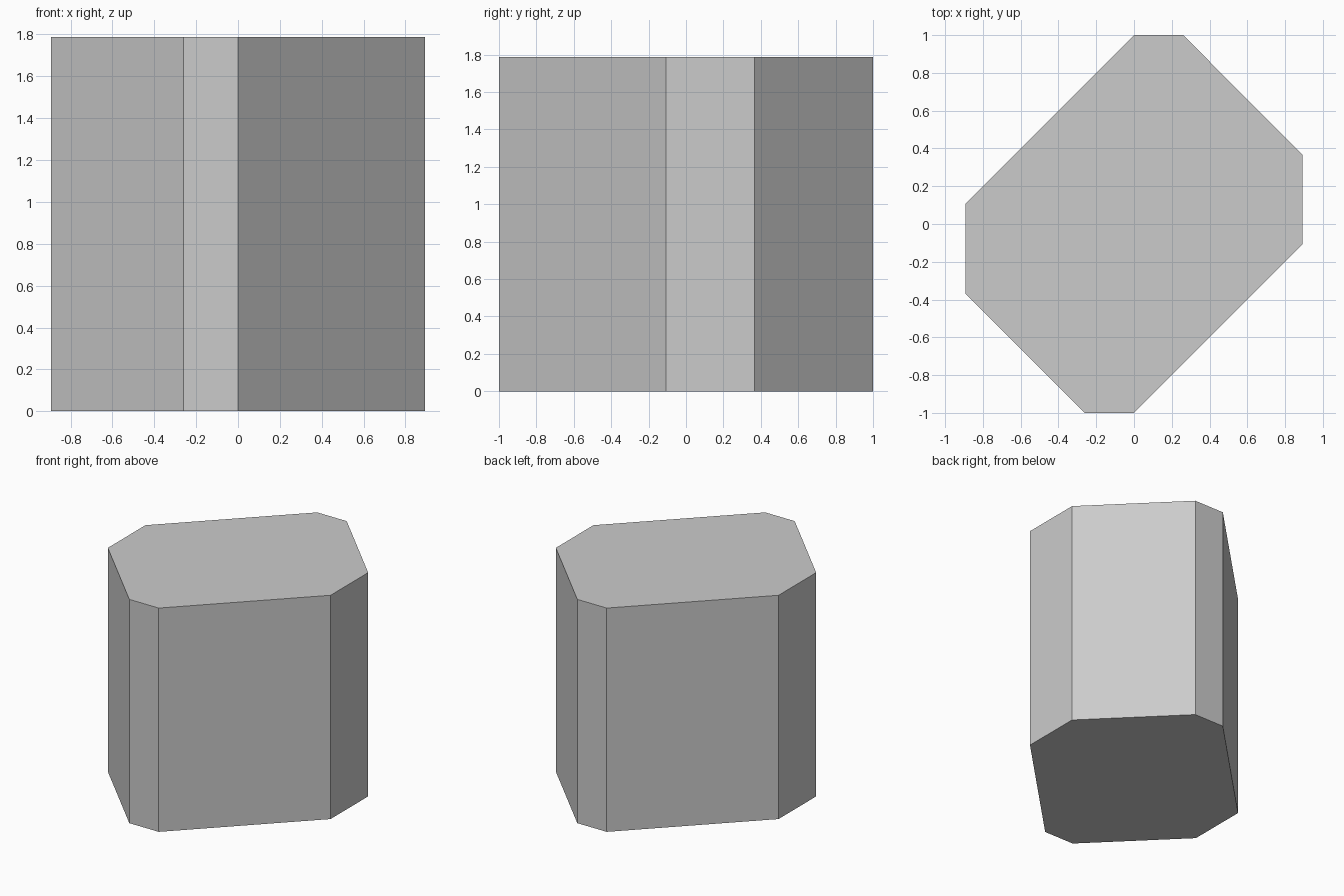
import bpy
import bmesh

if "Cube" in bpy.data.objects:
    bpy.data.objects.remove(bpy.data.objects["Cube"])

HEIGHT = 1.787

# Half of the eight-sided outline; the other half is its 180 degree rotation
half = [(0.893, -0.107), (0.893, 0.367), (0.26, 1.0), (0.0, 1.0)]
outline = half + [(-x, -y) for x, y in half]

# Prism block: fill the outline and extrude it upwards
bm = bmesh.new()
base = bm.faces.new([bm.verts.new((x, y, 0)) for x, y in outline])
top = bmesh.ops.extrude_face_region(bm, geom=[base], use_keep_orig=True)
top_verts = [g for g in top["geom"] if isinstance(g, bmesh.types.BMVert)]
bmesh.ops.translate(bm, verts=top_verts, vec=(0, 0, HEIGHT))
bmesh.ops.recalc_face_normals(bm, faces=bm.faces)

mesh = bpy.data.meshes.new("octagonal_block")
bm.to_mesh(mesh)
bm.free()
block = bpy.data.objects.new("octagonal_block", mesh)
bpy.context.collection.objects.link(block)
